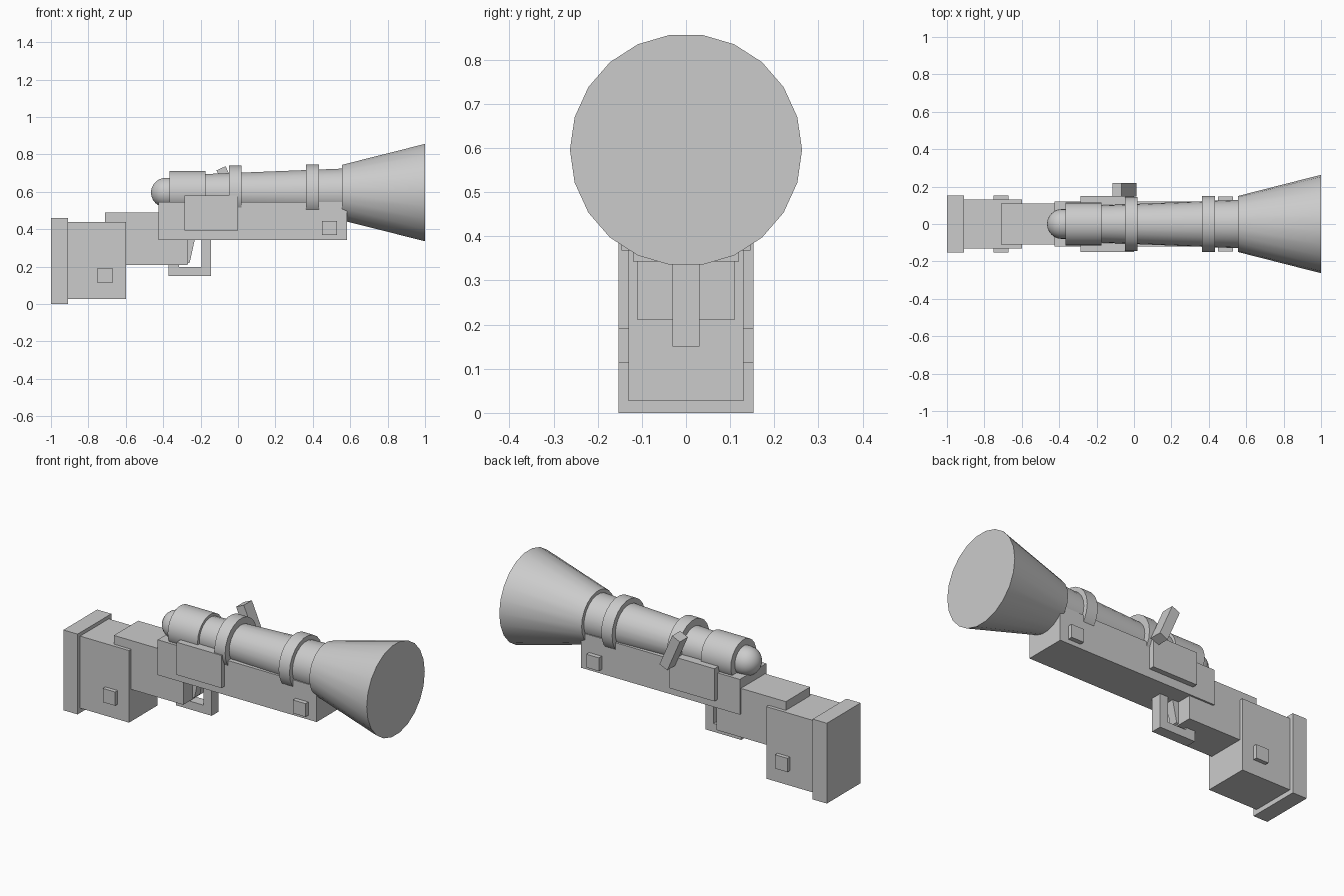
import bpy, bmesh
from math import cos, sin, pi, radians

if "Cube" in bpy.data.objects:
    bpy.data.objects.remove(bpy.data.objects["Cube"])

AXIS_Z = 0.596   # height of the barrel centre line
SIDES = 22


def finish(bm, name, smooth=False):
    bmesh.ops.recalc_face_normals(bm, faces=bm.faces)
    mesh = bpy.data.meshes.new(name)
    bm.to_mesh(mesh)
    bm.free()
    ob = bpy.data.objects.new(name, mesh)
    bpy.context.collection.objects.link(ob)
    if smooth:
        bpy.ops.object.select_all(action='DESELECT')
        bpy.context.view_layer.objects.active = ob
        ob.select_set(True)
        bpy.ops.object.shade_smooth_by_angle(angle=radians(30))
    return ob


def prism(name, profile, y0, y1):
    """Extrude an x-z outline from y0 to y1."""
    bm = bmesh.new()
    face = bm.faces.new([bm.verts.new((x, y0, z)) for x, z in profile])
    ext = bmesh.ops.extrude_face_region(bm, geom=[face])
    moved = [v for v in ext['geom'] if isinstance(v, bmesh.types.BMVert)]
    bmesh.ops.translate(bm, verts=moved, vec=(0, y1 - y0, 0))
    return finish(bm, name)


def box(name, x0, x1, z0, z1, half_y):
    return prism(name, [(x0, z0), (x1, z0), (x1, z1), (x0, z1)], -half_y, half_y)


def lathe(name, profile, closed=False):
    """Revolve (x, radius) points around the barrel axis."""
    bm = bmesh.new()
    rings = []
    for x, r in profile:
        rings.append([bm.verts.new((x, r * cos(2 * pi * i / SIDES),
                                    AXIS_Z + r * sin(2 * pi * i / SIDES)))
                      for i in range(SIDES)])
    pairs = list(zip(rings, rings[1:]))
    if closed:
        pairs.append((rings[-1], rings[0]))
    else:
        bm.faces.new(rings[0])
        bm.faces.new(rings[-1])
    for a, b in pairs:
        for i in range(SIDES):
            j = (i + 1) % SIDES
            bm.faces.new((a[i], a[j], b[j], b[i]))
    return finish(bm, name, smooth=True)


# Stock
box("butt_plate", -1.0, -0.91, 0.0, 0.46, 0.153)
box("stock", -0.91, -0.60, 0.027, 0.44, 0.13)
box("grip_block", -0.71, -0.27, 0.21, 0.49, 0.11)

# Receiver body and its side plates
box("body", -0.425, 0.583, 0.343, 0.545, 0.12)
for s, side in ((-1, "right"), (1, "left")):
    for name, x0, x1, z0, z1, y0, y1 in (
            ("side_plate", -0.285, 0.0, 0.393, 0.58, 0.10, 0.15),
            ("body_stud", 0.45, 0.53, 0.368, 0.444, 0.10, 0.146),
            ("stock_stud", -0.75, -0.672, 0.113, 0.192, 0.11, 0.153)):
        prism(f"{name}_{side}", [(x0, z0), (x1, z0), (x1, z1), (x0, z1)],
              s * y0, s * y1)

# Trigger and guard
prism("trigger_guard", [(-0.372, 0.215), (-0.372, 0.15), (-0.145, 0.15),
                        (-0.145, 0.35), (-0.196, 0.35), (-0.196, 0.197),
                        (-0.315, 0.197), (-0.315, 0.215)], -0.031, 0.031)
prism("trigger", [(-0.275, 0.35), (-0.275, 0.215), (-0.258, 0.222),
                  (-0.23, 0.35)], -0.025, 0.025)

# Barrel, flared muzzle, rear sleeve and rounded end
lathe("barrel", [(-0.20, 0.099), (0.57, 0.13)])
lathe("muzzle", [(0.557, 0.15), (1.0, 0.263)])
lathe("rear_sleeve", [(-0.365, 0.116), (-0.175, 0.116)])
lathe("rear_knob", [(-0.385 - 0.08 * cos(a), 0.08 * sin(a))
                    for a in [radians(d) for d in (2, 15, 30, 45, 60, 75, 90)]]
      + [(-0.35, 0.08)])

# Clamp bands around the barrel
for name, x0, x1, r in (("rear_band", -0.048, 0.02, 0.145),
                        ("front_band", 0.363, 0.432, 0.151)):
    lathe(name, [(x0, 0.09), (x0, r), (x1, r), (x1, 0.09)], closed=True)

# Tilted side lever
prism("side_lever", [(-0.115, 0.715), (-0.066, 0.737),
                     (0.014, 0.553), (-0.035, 0.531)], 0.147, 0.22)
